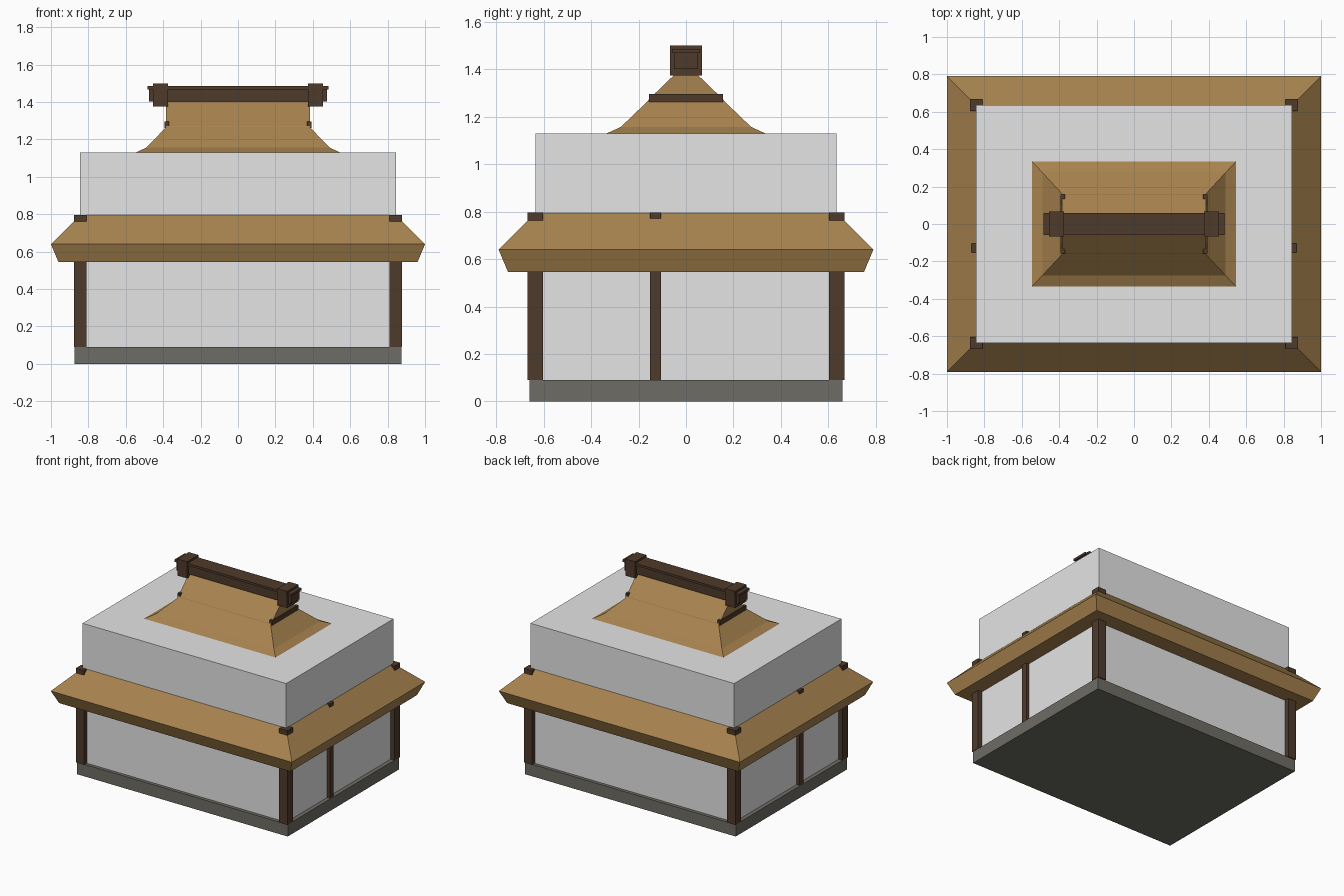
import bpy
import bmesh

if "Cube" in bpy.data.objects:
    bpy.data.objects.remove(bpy.data.objects["Cube"])


def material(name, rgb):
    m = bpy.data.materials.new(name)
    m.diffuse_color = (*rgb, 1)
    m.use_nodes = True
    m.node_tree.nodes["Principled BSDF"].inputs["Base Color"].default_value = m.diffuse_color
    return m


WALL = material("pale_plaster", (0.78, 0.78, 0.78))
ROOF = material("tan_roof", (0.39, 0.228, 0.078))
WOOD = material("dark_wood", (0.078, 0.043, 0.024))
STONE = material("grey_stone", (0.158, 0.151, 0.128))


def finish(name, bm, mat):
    bmesh.ops.recalc_face_normals(bm, faces=bm.faces)
    mesh = bpy.data.meshes.new(name)
    bm.to_mesh(mesh)
    bm.free()
    mesh.materials.append(mat)
    obj = bpy.data.objects.new(name, mesh)
    bpy.context.collection.objects.link(obj)
    return obj


def box(name, x, y, z, mat):
    """Box from (min, max) ranges."""
    bm = bmesh.new()
    bmesh.ops.create_cube(bm, size=1)
    for v in bm.verts:
        v.co = [r[0] if c < 0 else r[1] for r, c in zip((x, y, z), v.co)]
    return finish(name, bm, mat)


def stacked(name, rings, mat):
    """Solid lofted through rectangles given as (half x, half y, z)."""
    bm = bmesh.new()
    loops = [[bm.verts.new((sx * hx, sy * hy, z))
              for sx, sy in ((-1, -1), (1, -1), (1, 1), (-1, 1))]
             for hx, hy, z in rings]
    for a, b in zip(loops, loops[1:]):
        for i in range(4):
            j = (i + 1) % 4
            bm.faces.new((a[i], a[j], b[j], b[i]))
    bm.faces.new(loops[0])
    bm.faces.new(loops[-1])
    return finish(name, bm, mat)


def side(s, a, b):
    return (min(s * a, s * b), max(s * a, s * b))


# Base and walls
box("stone_base", (-0.875, 0.875), (-0.66, 0.66), (0, 0.09), STONE)
box("walls", (-0.845, 0.845), (-0.635, 0.635), (0.05, 1.13), WALL)

# Skirt roof around the walls
stacked("lower_roof", [(0.96, 0.75, 0.545), (1.0, 0.79, 0.64),
                       (0.843, 0.633, 0.797)], ROOF)

# Posts, with their tops rising through the skirt roof
for sx in (-1, 1):
    for sy in (-1, 1):
        box("corner_post", side(sx, 0.81, 0.878), side(sy, 0.603, 0.668),
            (0.09, 0.797), WOOD)
    box("middle_post", side(sx, 0.82, 0.868), (-0.152, -0.105),
        (0.09, 0.797), WOOD)

# Upper hipped roof with a flared foot
stacked("upper_roof_hip", [(0.56, 0.35, 1.123), (0.49, 0.275, 1.157),
                           (0.38, 0.157, 1.27)], ROOF)

# Gabled cap of the upper roof
stacked("upper_roof_gable", [(0.386, 0.16, 1.266), (0.386, 0.157, 1.273),
                             (0.386, 0.015, 1.41)], ROOF)

# Gable beams, ridge, and ridge end blocks
for s in (-1, 1):
    box("gable_beam", side(s, 0.37, 0.393), (-0.157, 0.157),
        (1.262, 1.295), WOOD)
    box("ridge_block", side(s, 0.375, 0.455), (-0.067, 0.067),
        (1.375, 1.5), WOOD)
box("ridge_beam", (-0.475, 0.475), (-0.05, 0.05), (1.402, 1.47), WOOD)
box("ridge_cap", (-0.485, 0.485), (-0.06, 0.06), (1.468, 1.485), WOOD)
